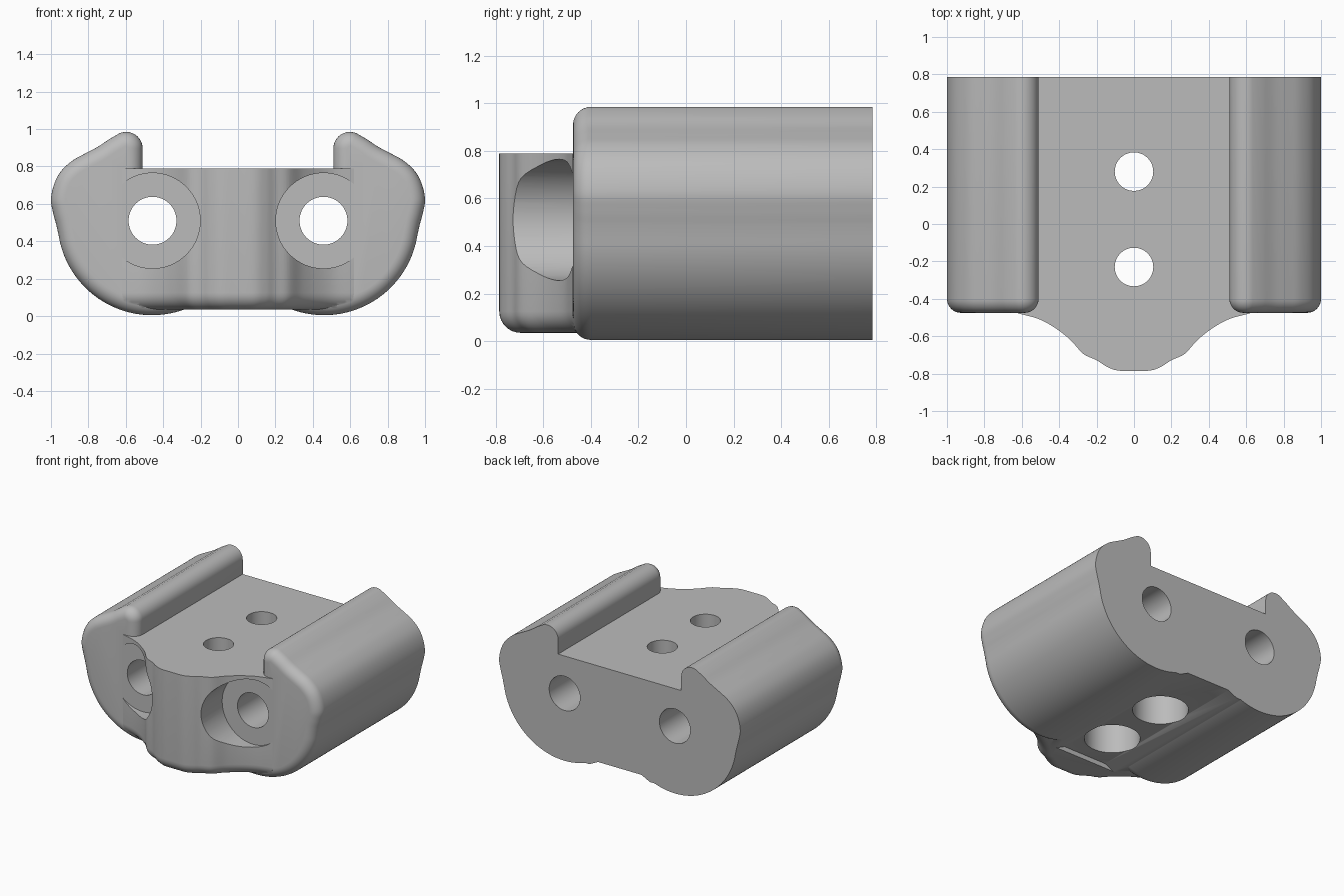
import bpy, bmesh, math
from mathutils import Vector

if "Cube" in bpy.data.objects:
    bpy.data.objects.remove(bpy.data.objects["Cube"])

grey = bpy.data.materials.new("plain grey")
grey.diffuse_color = (0.5, 0.5, 0.5, 1)
grey.use_nodes = True
grey.node_tree.nodes["Principled BSDF"].inputs["Base Color"].default_value = grey.diffuse_color


def arc(cx, cy, r, a0, a1, n):
    return [(cx + r * math.cos(math.radians(a0 + (a1 - a0) * i / n)),
             cy + r * math.sin(math.radians(a0 + (a1 - a0) * i / n))) for i in range(n + 1)]


def spline(pts, n=5):
    """Catmull-Rom curve through the points"""
    p = [Vector(q) for q in pts]
    p = [2 * p[0] - p[1]] + p + [2 * p[-1] - p[-2]]
    out = []
    for i in range(1, len(p) - 2):
        a, b, c, d = p[i - 1:i + 3]
        for k in range(n):
            t = k / n
            out.append(tuple(0.5 * (2 * b + (c - a) * t + (2 * a - 5 * b + 4 * c - d) * t * t
                                    + (3 * b - a - 3 * c + d) * t ** 3)))
    return out + [tuple(p[-2])]


def inset(pts, d):
    """Move a closed outline inwards by d"""
    v = [Vector(p) for p in pts]
    n = len(v)
    area = sum(v[i].x * v[(i + 1) % n].y - v[(i + 1) % n].x * v[i].y for i in range(n))
    s = 1 if area > 0 else -1
    out = []
    for i in range(n):
        e1 = (v[i] - v[i - 1]).normalized()
        e2 = (v[(i + 1) % n] - v[i]).normalized()
        n1, n2 = Vector((-e1.y, e1.x)) * s, Vector((-e2.y, e2.x)) * s
        m = (n1 + n2).normalized()
        out.append(tuple(v[i] + m * (d / max(0.5, m.dot(n1)))))
    return out


def prism(name, pts, lo, hi, place, r=0.0):
    """Extrude an outline from lo to hi, rounding the edge at lo by radius r"""
    steps = 8 if r else 0
    rings = []
    for i in range(steps):
        a = math.pi / 2 * i / steps
        rings.append((inset(pts, r * (1 - math.sin(a))), lo + r * (1 - math.cos(a))))
    rings += [(pts, lo + r), (pts, hi)]
    bm = bmesh.new()
    loops = [[bm.verts.new(place(a, b, h)) for a, b in ring] for ring, h in rings]
    n = len(pts)
    for u, w in zip(loops, loops[1:]):
        for i in range(n):
            bm.faces.new((u[i], u[(i + 1) % n], w[(i + 1) % n], w[i]))
    bm.faces.new(loops[0][::-1])
    bm.faces.new(loops[-1])
    bm.normal_update()
    if bm.calc_volume(signed=True) < 0:
        bmesh.ops.reverse_faces(bm, faces=bm.faces[:])
    me = bpy.data.meshes.new(name)
    bm.to_mesh(me)
    bm.free()
    me.materials.append(grey)
    ob = bpy.data.objects.new(name, me)
    bpy.context.collection.objects.link(ob)
    return ob


def combine(target, tool, op):
    m = target.modifiers.new(op, 'BOOLEAN')
    m.operation, m.object, m.solver = op, tool, 'MANIFOLD'
    bpy.context.view_layer.objects.active = target
    bpy.ops.object.modifier_apply(modifier=m.name)
    bpy.data.objects.remove(tool)


along_y = lambda a, b, h: (a, h, b)
along_z = lambda a, b, h: (a, b, h)


def circle(x, y, r):
    return arc(x, y, r, 0, 360, 64)[:-1]


# centre block with the curved nose, rounded along its lower edge
half = spline([(0.0, -0.785), (0.09, -0.783), (0.15, -0.76), (0.2, -0.728), (0.27, -0.695),
               (0.34, -0.62), (0.42, -0.557), (0.51, -0.508), (0.62, -0.478)])
plan = [(-x, y) for x, y in half[:0:-1]] + half + [(0.62, 1.0), (-0.62, 1.0)]
body = prism("bracket_body", plan, 0.035, 0.79, along_z, 0.09)

# shallow channel underneath
combine(body, prism("channel", [(-0.28, 0.02), (0.28, 0.02), (0.18, 0.07), (-0.18, 0.07)],
                    -0.52, 1.2, along_y), 'DIFFERENCE')

# side lobes with upright rails, front edge rounded
side = arc(0.598, 0.897, 0.088, 180, 65, 12)
side += spline([(0.69, 0.945), (0.75, 0.905), (0.82, 0.868), (0.89, 0.828), (0.95, 0.77),
                (0.985, 0.70), (1.0, 0.62), (0.988, 0.55), (0.972, 0.49)])
side += arc(0.46, 0.51, 0.505, -9, -112, 40)
side += [(0.30, 0.68), (0.51, 0.68)]
for s in (1, -1):
    lobe = prism("side_lobe", [(s * x, z) for x, z in side], -0.475, 0.95, along_y, 0.075)
    combine(body, lobe, 'UNION')

# flat back
combine(body, prism("back_cut", [(-2, -1), (2, -1), (2, 2), (-2, 2)], 0.785, 1.5, along_y), 'DIFFERENCE')

# long bores with wide front recesses
for s in (1, -1):
    combine(body, prism("recess", circle(s * 0.457, 0.51, 0.255), -1, -0.476, along_y), 'DIFFERENCE')
    combine(body, prism("bore", circle(s * 0.457, 0.51, 0.128), -1.1, 1.3, along_y), 'DIFFERENCE')

# vertical screw holes, wider from below
for y in (0.28, -0.23):
    combine(body, prism("screw_hole", circle(0, y, 0.103), -0.6, 1.5, along_z), 'DIFFERENCE')
    combine(body, prism("screw_head", circle(0, y, 0.19), -0.5, 0.5, along_z), 'DIFFERENCE')

bpy.ops.object.select_all(action='DESELECT')
body.select_set(True)
bpy.context.view_layer.objects.active = body
bpy.ops.object.shade_smooth_by_angle(angle=math.radians(35))
